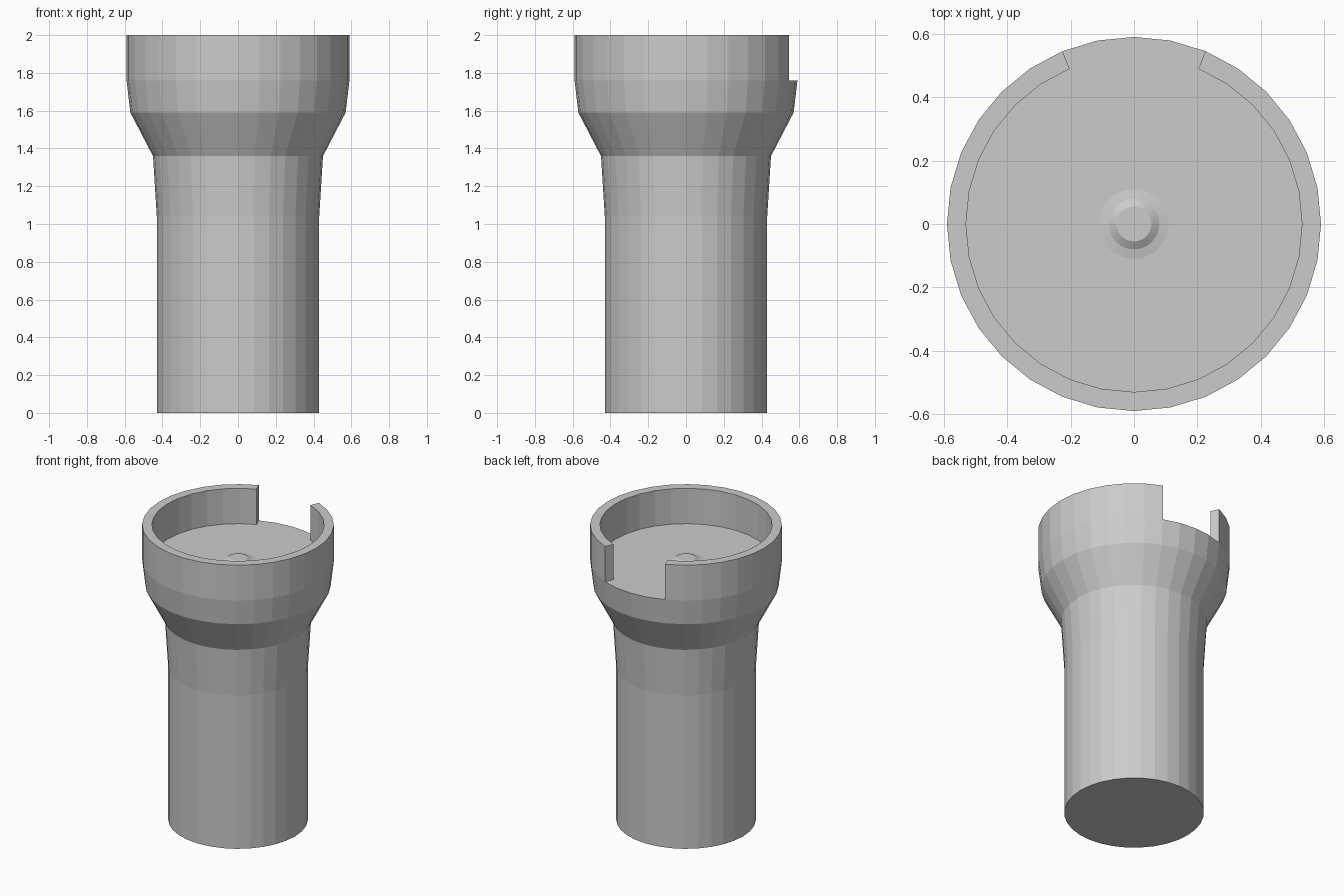
import bpy, bmesh
from math import cos, sin, tau

if "Cube" in bpy.data.objects:
    bpy.data.objects.remove(bpy.data.objects["Cube"])

SIDES = 32


def ring(bm, r, z, n=SIDES):
    return [bm.verts.new((r * cos(tau * i / n), r * sin(tau * i / n), z)) for i in range(n)]


def finish(bm, name):
    bmesh.ops.recalc_face_normals(bm, faces=bm.faces)
    mesh = bpy.data.meshes.new(name)
    bm.to_mesh(mesh)
    bm.free()
    obj = bpy.data.objects.new(name, mesh)
    bpy.context.collection.objects.link(obj)
    return obj


def bridge(bm, a, b):
    n = len(a)
    for i in range(n):
        j = (i + 1) % n
        bm.faces.new((a[i], a[j], b[j], b[i]))


# Flared handle with the collar wall, open over four segments at the back (+y)
bm = bmesh.new()
profile = [(0.43, 0), (0.43, 1.04), (0.45, 1.36), (0.57, 1.59), (0.59, 1.76)]
rings = [ring(bm, r, z) for r, z in profile]
for a, b in zip(rings, rings[1:]):
    bridge(bm, a, b)
bm.faces.new(rings[0])

outer_low = rings[-1]
inner_low = ring(bm, 0.53, 1.76)
outer_top = ring(bm, 0.59, 2.0)
inner_top = ring(bm, 0.53, 2.0)
floor_hole = ring(bm, 0.11, 1.76)
bridge(bm, inner_low, floor_hole)
gap = range(SIDES // 4 - 2, SIDES // 4 + 2)
for i in range(SIDES):
    j = (i + 1) % SIDES
    if i in gap:
        bm.faces.new((outer_low[i], outer_low[j], inner_low[j], inner_low[i]))
    else:
        bm.faces.new((outer_low[i], outer_low[j], outer_top[j], outer_top[i]))
        bm.faces.new((inner_low[j], inner_low[i], inner_top[i], inner_top[j]))
        bm.faces.new((outer_top[i], outer_top[j], inner_top[j], inner_top[i]))
for i in (gap.start, gap.stop):
    bm.faces.new((outer_low[i], outer_top[i], inner_top[i], inner_low[i]))

# Small stepped nub in the middle of the floor
nub = [floor_hole, ring(bm, 0.08, 1.765), ring(bm, 0.055, 1.78)]
for a, b in zip(nub, nub[1:]):
    bridge(bm, a, b)
bm.faces.new(nub[-1])
bmesh.ops.delete(bm, geom=[v for v in bm.verts if not v.link_faces], context='VERTS')
finish(bm, "handle_with_collar")
